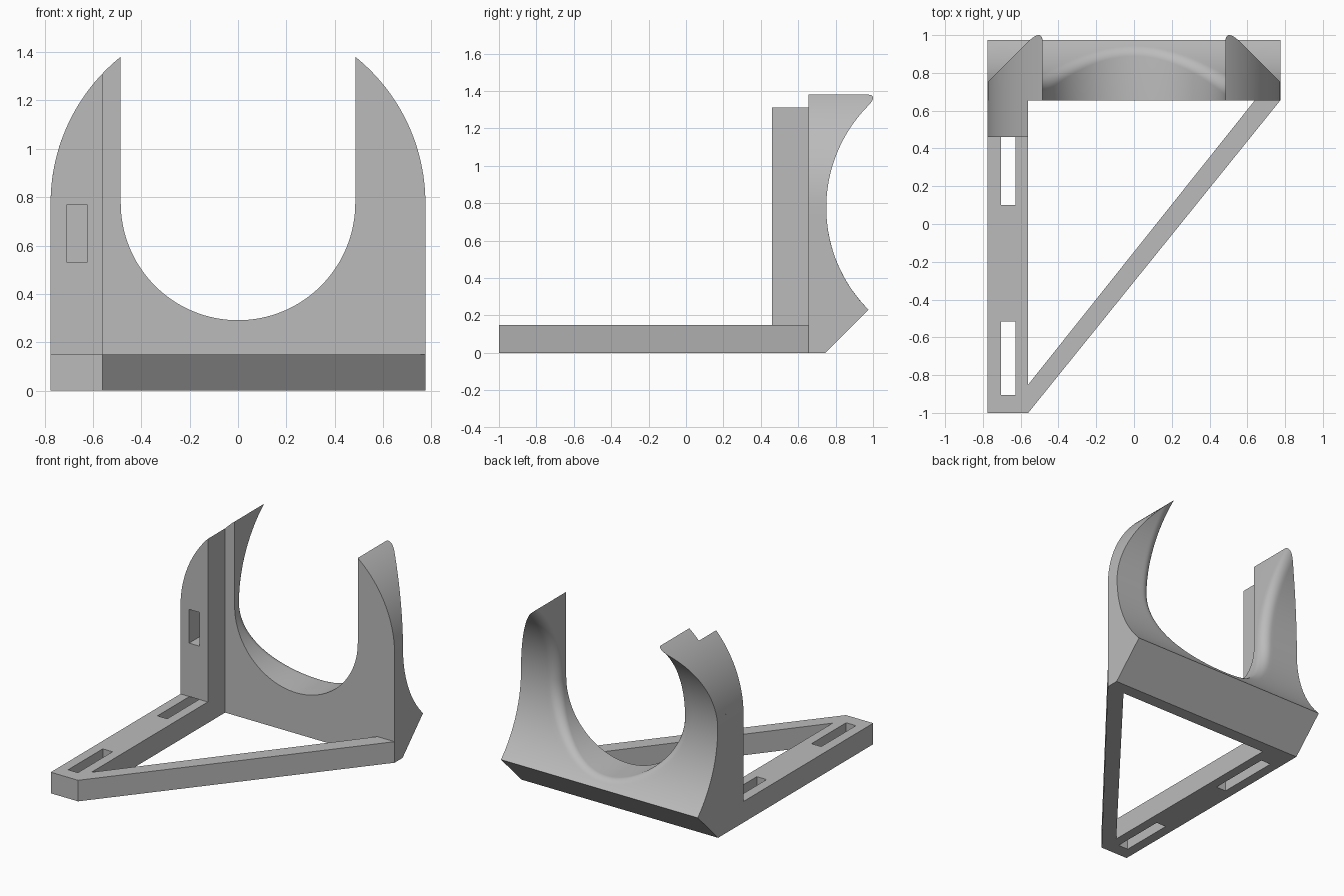
import bpy, bmesh
from math import sqrt, sin, cos, pi, atan2, radians

cube = bpy.data.objects.get("Cube")
if cube:
    bpy.data.objects.remove(cube, do_unlink=True)

R = 0.775        # outer arc, also the radius of the scooped back
RI = 0.485       # inner cradle radius
CZ = 0.776       # height of the arc centres
SCOOP_Y = 1.525  # axis of the back scoop
FRONT = 0.655    # front plane of the cradle
LIP = 0.23       # top of the lower chamfer
FILLET = 0.068
BASE_H = 0.15

grey = bpy.data.materials.new("plain_grey")
grey.use_nodes = True
grey.diffuse_color = (0.5, 0.5, 0.5, 1)
grey.node_tree.nodes["Principled BSDF"].inputs["Base Color"].default_value = (0.5, 0.5, 0.5, 1)


def finish(name, bm):
    bmesh.ops.remove_doubles(bm, verts=bm.verts, dist=1e-5)
    bmesh.ops.recalc_face_normals(bm, faces=bm.faces)
    mesh = bpy.data.meshes.new(name)
    bm.to_mesh(mesh)
    bm.free()
    mesh.materials.append(grey)
    ob = bpy.data.objects.new(name, mesh)
    bpy.context.collection.objects.link(ob)
    return ob


def activate(ob):
    bpy.ops.object.select_all(action='DESELECT')
    ob.select_set(True)
    bpy.context.view_layer.objects.active = ob


def smooth(ob):
    activate(ob)
    bpy.ops.object.shade_smooth_by_angle(angle=radians(30))


def prism(name, points, offset):
    bm = bmesh.new()
    face = bm.faces.new([bm.verts.new(p) for p in points])
    ext = bmesh.ops.extrude_face_region(bm, geom=[face])
    moved = [g for g in ext["geom"] if isinstance(g, bmesh.types.BMVert)]
    bmesh.ops.translate(bm, verts=moved, vec=offset)
    return finish(name, bm)


def cut_box(ob, x, y, z):
    pts = [(x[0], y[0], z[0]), (x[1], y[0], z[0]), (x[1], y[1], z[0]), (x[0], y[1], z[0])]
    cutter = prism("slot_cutter", pts, (0, 0, z[1] - z[0]))
    cutter.hide_render = True
    mod = ob.modifiers.new("slot", 'BOOLEAN')
    mod.operation = 'DIFFERENCE'
    mod.solver = 'EXACT'
    mod.object = cutter
    activate(ob)
    bpy.ops.object.modifier_apply(modifier=mod.name)
    bpy.data.objects.remove(cutter, do_unlink=True)


def scoop(z):
    return SCOOP_Y - sqrt(R * R - (z - CZ) ** 2)


# Cradle: closed cross-section rings swept along the U-shaped opening
def ring(start, end, on_floor):
    (x0, z0), (x1, z1) = start, end
    w = sqrt((x1 - x0) ** 2 + (z1 - z0) ** 2)
    down = (z1 - z0) / w if w > 1e-6 else 0
    m = (z0 - CZ) / sqrt(R * R - (z0 - CZ) ** 2) * down
    k = sqrt(1 + m * m)
    tangent = FILLET * (1 - m / k)
    near = min(w, tangent)
    dists = [near * (i / 10) ** 2 for i in range(11)]
    dists += [near + (w - near) * i / 12 for i in range(1, 13)]
    pts = [(x0, FRONT, z0)]
    for d in dists:
        t = d / w if w > 1e-6 else 0
        x, z = x0 + (x1 - x0) * t, z0 + (z1 - z0) * t
        drop = 0
        if d < tangent:
            rounded = FILLET * (m - k) + sqrt(max(0, FILLET ** 2 - (d - FILLET) ** 2))
            drop = m * d - rounded
        pts.append((x, scoop(z) - drop, z))
    if on_floor:
        pts += [(x1, scoop(LIP) - LIP, 0), (x1, FRONT, 0)]
    else:
        pts += [pts[-1], (x1, FRONT, z1)]
    return pts


def build_cradle():
    tip = sqrt(R * R - RI * RI)
    corner = atan2(CZ - LIP, R)
    half = []
    # arm, from the tip down to the arc centre
    for i in range(33):
        h = tip * cos(pi / 2 * i / 32)
        half.append(ring((RI, CZ + h), (sqrt(R * R - h * h), CZ + h), False))
    # side of the bowl, down to the lower corner
    for i in range(1, 15):
        a = corner * i / 14
        half.append(ring((RI * cos(a), CZ - RI * sin(a)), (R, CZ - R * sin(a) / cos(a)), False))
    # bottom of the bowl
    for i in range(25):
        a = corner + (pi / 2 - corner) * i / 24
        half.append(ring((RI * cos(a), CZ - RI * sin(a)),
                         ((CZ - LIP) * cos(a) / sin(a), LIP), True))
    mirrored = [[(-x, y, z) for x, y, z in r] for r in reversed(half[:-1])]
    bm = bmesh.new()
    rows = [[bm.verts.new(p) for p in r] for r in half + mirrored]
    n = len(rows[0])
    for a, b in zip(rows, rows[1:]):
        for j in range(n):
            k = (j + 1) % n
            bm.faces.new((a[j], a[k], b[k], b[j]))
    return finish("cradle", bm)


smooth(build_cradle())

# Base frame: slotted foot bar with a diagonal strut
outline = [(-R, -1), (-0.56, -1), (R, FRONT), (0.64, FRONT),
           (-0.56, -0.85), (-0.56, FRONT), (-R, FRONT)]
base = prism("base_frame", [(x, y, 0) for x, y in outline], (0, 0, BASE_H))
for span in ((-0.905, -0.515), (0.1, 0.56)):
    cut_box(base, (-0.705, -0.628), span, (-0.1, BASE_H + 0.0))

# Upright post behind the foot bar, following the outer arc
post_pts = [(-R, 0.46, BASE_H), (-0.56, 0.46, BASE_H)]
a_end = atan2(sqrt(R * R - 0.56 ** 2), 0.56)
for i in range(25):
    a = a_end * (1 - i / 24)
    post_pts.append((-R * cos(a), 0.46, CZ + R * sin(a)))
post = prism("upright_post", post_pts, (0, FRONT - 0.46, 0))
cut_box(post, (-0.707, -0.625), (0.4, FRONT - 0.002), (0.53, 0.77))
smooth(post)
